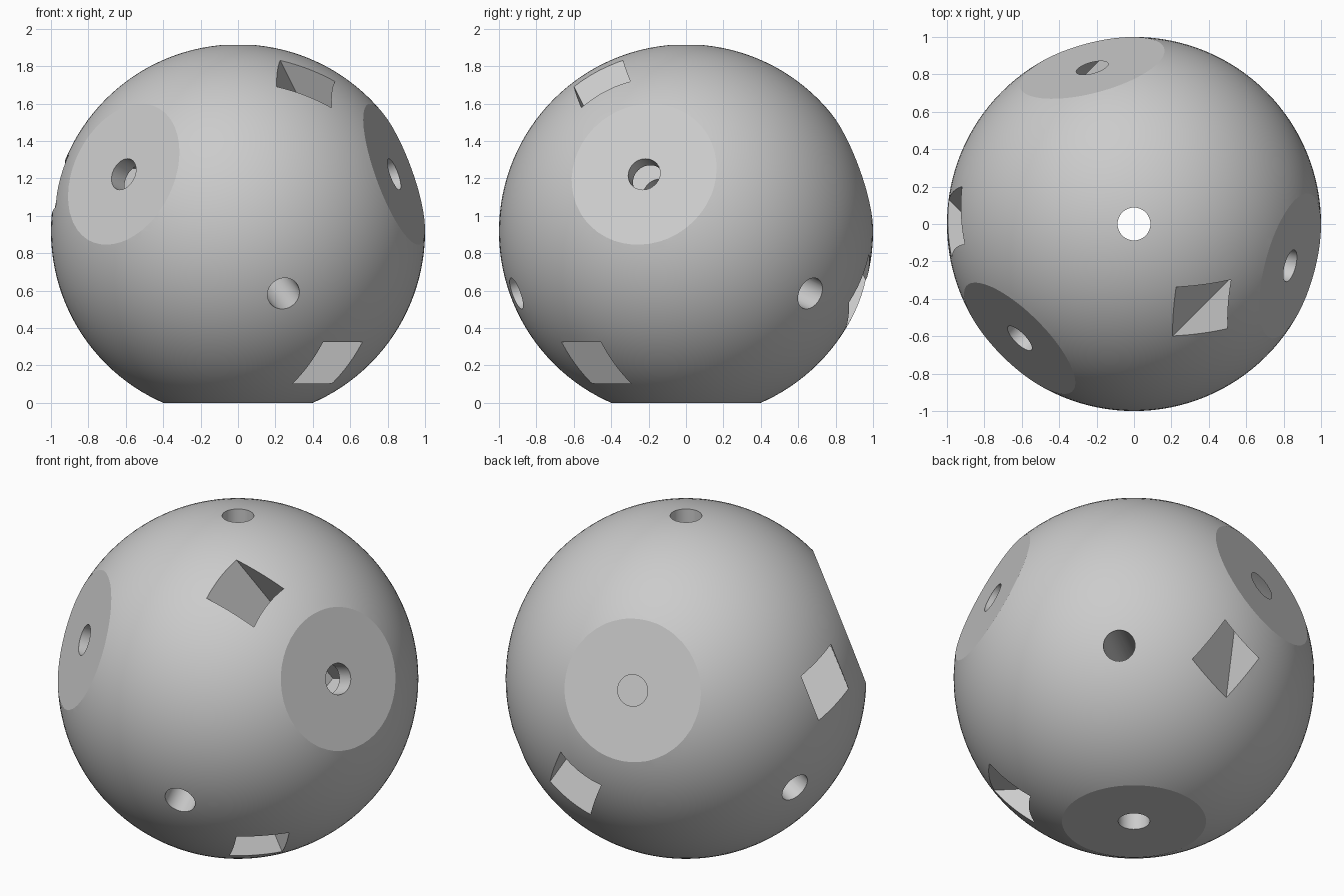
import bpy, bmesh, math
from mathutils import Matrix, Vector

if "Cube" in bpy.data.objects:
    bpy.data.objects.remove(bpy.data.objects["Cube"])

CENTRE_Z = 0.917     # ball centre height, ball radius is 1
FLAT_DIST = 0.9165   # flat faces, distance from centre
HOLE_R = 0.088
SLOT_W, SLOT_H, SLOT_DIST = 0.297, 0.22, 0.702

grey = bpy.data.materials.new("light grey")
grey.diffuse_color = (0.6, 0.6, 0.6, 1)
grey.use_nodes = True
grey.node_tree.nodes["Principled BSDF"].inputs["Base Color"].default_value = grey.diffuse_color


def new_object(name, bm):
    mesh = bpy.data.meshes.new(name)
    bm.to_mesh(mesh)
    bm.free()
    mesh.materials.append(grey)
    obj = bpy.data.objects.new(name, mesh)
    bpy.context.collection.objects.link(obj)
    return obj


def side_axis(degrees):
    a, h = math.radians(degrees), math.sqrt(8) / 3
    return Vector((h * math.cos(a), h * math.sin(a), 1 / 3))


def frame(x, z):
    """Rotation whose local x and z axes follow the given directions."""
    y = z.cross(x)
    return Matrix((x, y, z)).transposed().to_4x4()


# Four tetrahedral bolt axes, each with the direction its nut slot opens
across = Vector((1, -1, 0)).normalized()
down = Vector((1, 1, -2)).normalized()
axes = [(Vector((0, 0, -1)), across), (side_axis(225), -across),
        (side_axis(345), -down), (side_axis(105), down)]

# Ball with four flat faces
bm = bmesh.new()
bmesh.ops.create_uvsphere(bm, u_segments=128, v_segments=64, radius=1)
for n, _ in axes:
    cut = bmesh.ops.bisect_plane(bm, geom=bm.verts[:] + bm.edges[:] + bm.faces[:],
                                 plane_co=n * FLAT_DIST, plane_no=n, clear_outer=True)
    rim = [e for e in cut["geom_cut"] if isinstance(e, bmesh.types.BMEdge)]
    bmesh.ops.contextual_create(bm, geom=rim)
bmesh.ops.recalc_face_normals(bm, faces=bm.faces[:])
ball = new_object("drilled_ball", bm)

# Cutters: through holes and square nut slots
cutters = []
for n, d in axes:
    rot = frame(d, n)
    bm = bmesh.new()
    bmesh.ops.create_cone(bm, cap_ends=True, segments=48, radius1=HOLE_R,
                          radius2=HOLE_R, depth=2.4, matrix=rot)
    cutters.append(new_object("bolt_hole_cutter", bm))
    start, end = -SLOT_W / 2, 1.1
    place = (rot @ Matrix.Translation(((start + end) / 2, 0, SLOT_DIST))
             @ Matrix.Diagonal((end - start, SLOT_W, SLOT_H, 1)))
    bm = bmesh.new()
    bmesh.ops.create_cube(bm, size=1, matrix=place)
    cutters.append(new_object("nut_slot_cutter", bm))

bpy.context.view_layer.objects.active = ball
for c in cutters:
    c.hide_render = True
    mod = ball.modifiers.new("cut", "BOOLEAN")
    mod.operation, mod.solver, mod.object = "DIFFERENCE", "EXACT", c
    bpy.ops.object.modifier_apply(modifier=mod.name)
for c in cutters:
    bpy.data.objects.remove(c)

# Smooth ball and holes, crisp flats and slots
ball.location.z = CENTRE_Z
bpy.ops.object.select_all(action="DESELECT")
ball.select_set(True)
bpy.ops.object.shade_smooth_by_angle(angle=math.radians(15))
